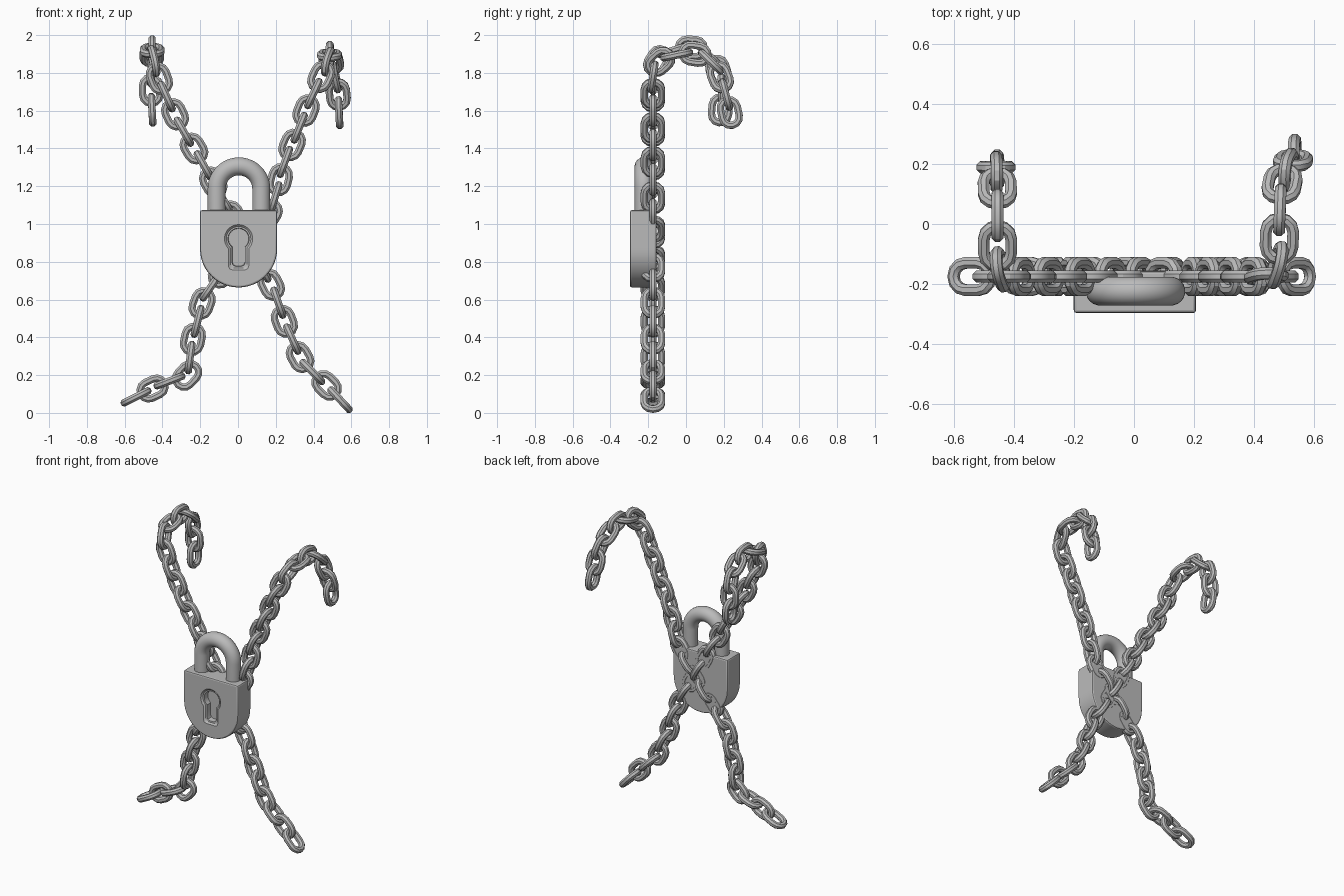
import bpy, bmesh, math
from mathutils import Vector

if "Cube" in bpy.data.objects:
    bpy.data.objects.remove(bpy.data.objects["Cube"])

steel = bpy.data.materials.new("steel_grey")
steel.diffuse_color = (0.5, 0.5, 0.5, 1)
steel.use_nodes = True
steel.node_tree.nodes["Principled BSDF"].inputs["Base Color"].default_value = steel.diffuse_color


def finish(bm, name, angle=30):
    bmesh.ops.recalc_face_normals(bm, faces=bm.faces)
    me = bpy.data.meshes.new(name)
    bm.to_mesh(me)
    bm.free()
    ob = bpy.data.objects.new(name, me)
    bpy.context.collection.objects.link(ob)
    me.materials.append(steel)
    bpy.ops.object.select_all(action='DESELECT')
    ob.select_set(True)
    bpy.context.view_layer.objects.active = ob
    bpy.ops.object.shade_smooth_by_angle(angle=math.radians(angle))
    return ob


def skin(bm, rings, closed):
    """Join rings of points into a tube, capped when open."""
    vs = [[bm.verts.new(p) for p in r] for r in rings]
    n = len(vs[0])
    for i in range(len(vs) if closed else len(vs) - 1):
        a, b = vs[i], vs[(i + 1) % len(vs)]
        for j in range(n):
            bm.faces.new((a[j], a[(j + 1) % n], b[(j + 1) % n], b[j]))
    if not closed:
        bm.faces.new(vs[0])
        bm.faces.new(vs[-1])


def sweep(bm, pts, normal, radius, sides, closed):
    """Round tube along a flat path lying in the plane with this normal."""
    rings, m = [], len(pts)
    for i, p in enumerate(pts):
        a = pts[i - 1] if closed or i else p
        b = pts[(i + 1) % m] if closed or i < m - 1 else p
        out = (b - a).normalized().cross(normal)
        ring = []
        for k in range(sides):
            t = 2 * math.pi * (k + 0.5) / sides
            ring.append(p + radius * (math.cos(t) * out + math.sin(t) * normal))
        rings.append(ring)
    skin(bm, rings, closed)


def add_link(bm, centre, along, across):
    half, bend, segs = 0.0235, 0.0455, 6
    pts = []
    for end in (1, -1):
        for k in range(segs + 1):
            t = math.pi * k / segs
            pts.append(centre + along * end * (half + bend * math.sin(t))
                       + across * end * bend * math.cos(t))
    sweep(bm, pts, along.cross(across).normalized(), 0.021, 8, True)


def chain(name, path, pitch=0.1):
    """Even links along a path, every other one turned a quarter."""
    path = [Vector(p) for p in path]
    lens = [(b - a).length for a, b in zip(path, path[1:])]
    total = sum(lens)

    def at(s):
        s = min(max(s, 0), total)
        for a, b, l in zip(path, path[1:], lens):
            if s <= l:
                return a.lerp(b, s / l)
            s -= l
        return path[-1].copy()

    count = 2 * round(total / pitch / 2)      # even gaps: both ends match
    bm = bmesh.new()
    for i in range(count + 1):
        s = total * i / count
        along = (at(s + 0.05) - at(s - 0.05)).normalized()
        x = Vector((1, 0, 0))
        across = (x - along * x.dot(along)).normalized()
        if i % 2 == 0:
            across = along.cross(across)
        add_link(bm, at(s), along, across)
    return finish(bm, name)


# Two chains crossing behind the lock, each ending in a hook bent backwards
Y = -0.175
foot_left = [(-.54, .085), (-.45, .13), (-.36, .17), (-.265, .2), (-.255, .285),
             (-.24, .385), (-.215, .48), (-.19, .58), (-.15, .66), (-.09, .73),
             (.03, .89), (.17, 1.06), (.205, 1.17), (.24, 1.31), (.31, 1.475),
             (.38, 1.65), (.45, 1.8)]
hook_right = [(.482, -.13, 1.87), (.485, -.03, 1.9), (.487, .07, 1.9),
              (.495, .145, 1.85), (.515, .18, 1.78), (.53, .21, 1.69),
              (.535, .232, 1.59)]
chain("chain_left_foot_to_right_hook", [(x, Y, z) for x, z in foot_left] + hook_right)

foot_right = [(.54, .07), (.47, .145), (.4, .21), (.335, .28), (.295, .375),
              (.25, .47), (.22, .565), (.185, .66), (.14, .74), (.03, .93),
              (-.06, 1.1), (-.12, 1.2), (-.2, 1.345), (-.3, 1.51), (-.39, 1.7),
              (-.435, 1.82)]
hook_left = [(-.455, -.13, 1.9), (-.455, -.03, 1.932), (-.455, .07, 1.932),
             (-.456, .145, 1.875), (-.46, .18, 1.79), (-.46, .19, 1.7),
             (-.455, .182, 1.605)]
chain("chain_right_foot_to_left_hook", [(x, Y, z) for x, z in foot_right] + hook_left)

# Lock body: square shoulders with a half-round bottom
CX, CZ, R = 0.003, 0.868, 0.204
outline = [(CX - R, 1.073)]
for k in range(25):
    t = math.pi + math.pi * k / 24
    outline.append((CX + R * math.cos(t), CZ + R * math.sin(t)))
outline.append((CX + R, 1.073))
bm = bmesh.new()
skin(bm, [[Vector((x, y, z)) for x, z in outline] for y in (-0.297, -0.157)], False)
body = finish(bm, "lock_body")
bev = body.modifiers.new("soft_edges", 'BEVEL')
bev.width, bev.segments, bev.limit_method = 0.01, 2, 'ANGLE'


def keyhole(inset, y):
    r, w, bottom, c = 0.075 - inset, 0.054 - inset, 0.757 + inset, 0.02
    a = math.acos(w / r)
    pts = []
    for k in range(21):
        t = -a + (math.pi + 2 * a) * k / 20
        pts.append((r * math.cos(t), 0.922 + r * math.sin(t)))
    pts += [(-w, bottom + c), (-w + c * .3, bottom + c * .3), (-w + c, bottom),
            (w - c, bottom), (w - c * .3, bottom + c * .3), (w, bottom + c)]
    return [Vector((CX + x, y, z)) for x, z in pts]


# Stepped keyhole recess
bm = bmesh.new()
skin(bm, [keyhole(0, -0.32), keyhole(0, -0.297), keyhole(0.01, -0.287),
          keyhole(0.019, -0.286), keyhole(0.021, -0.25)], False)
cutter = finish(bm, "keyhole_cutter")
cutter.hide_render = True
cut = body.modifiers.new("keyhole", 'BOOLEAN')
cut.operation, cut.object, cut.solver = 'DIFFERENCE', cutter, 'EXACT'
bpy.ops.object.select_all(action='DESELECT')
body.select_set(True)
bpy.context.view_layer.objects.active = body
for m in ("soft_edges", "keyhole"):
    bpy.ops.object.modifier_apply(modifier=m)
bpy.data.objects.remove(cutter)
bpy.ops.object.shade_smooth_by_angle(angle=math.radians(30))

# Shackle
SX, SY, SZ, SR = 0.005, -0.224, 1.187, 0.118
pts = [Vector((SX + SR, SY, 1.05))]
for k in range(25):
    t = math.pi * k / 24
    pts.append(Vector((SX + SR * math.cos(t), SY, SZ + SR * math.sin(t))))
pts.append(Vector((SX - SR, SY, 1.05)))
bm = bmesh.new()
sweep(bm, pts, Vector((0, 1, 0)), 0.048, 20, False)
finish(bm, "shackle", 40)
